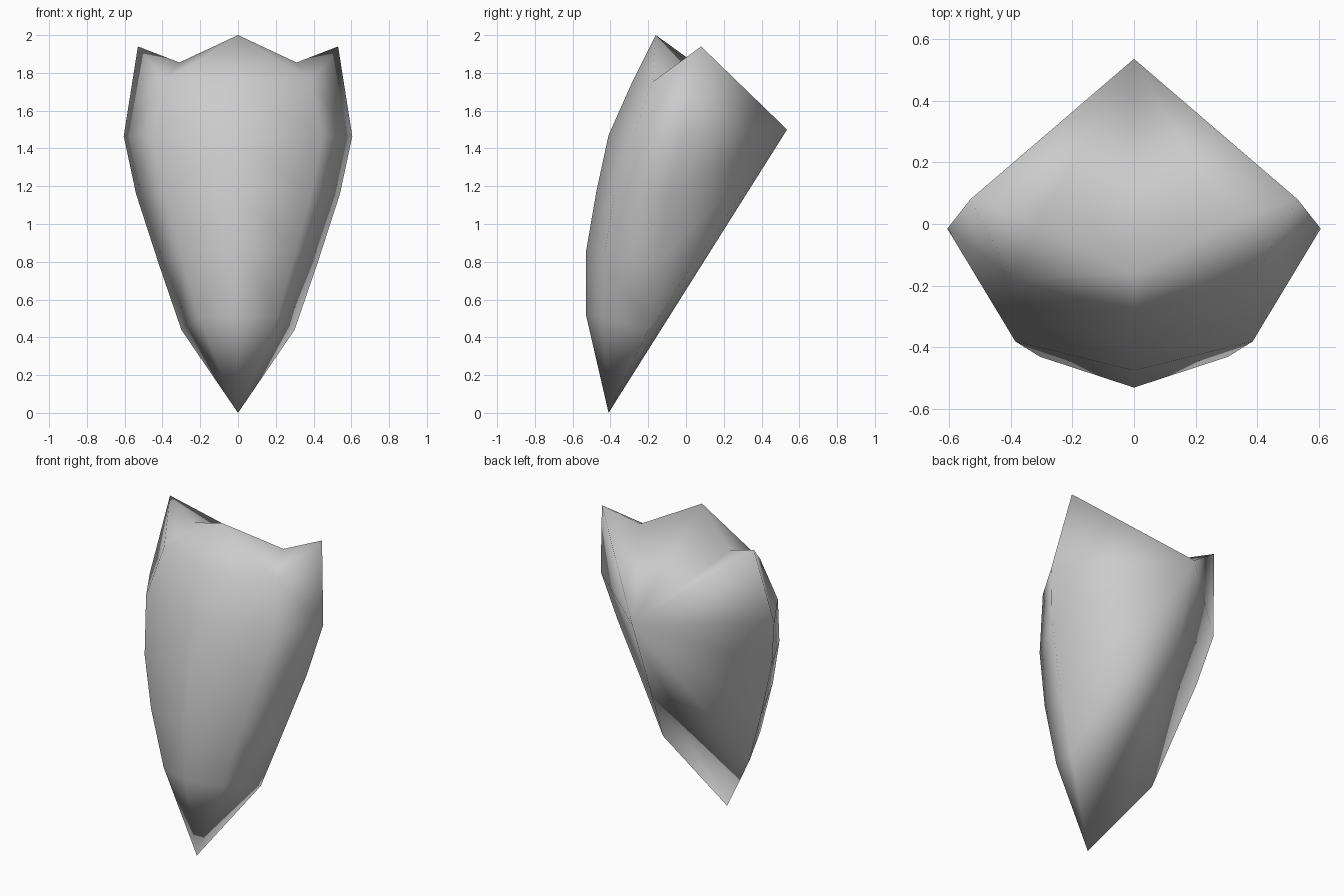
import bpy
import bmesh

default_cube = bpy.data.objects.get("Cube")
if default_cube:
    bpy.data.objects.remove(default_cube, do_unlink=True)

# Single stone colour
stone = bpy.data.materials.new("plain_grey")
stone.use_nodes = True
grey = (0.6, 0.6, 0.6, 1)
stone.diffuse_color = grey
stone.node_tree.nodes["Principled BSDF"].inputs["Base Color"].default_value = grey

# Profiles of the left half, each listed from the crown downwards
centre_profile = [(0, -.16, 2), (0, -.29, 1.74), (0, -.41, 1.47),
                  (0, -.475, 1.17), (0, -.53, .85), (0, -.53, .52)]
middle_profile = [(.31, .01, 1.855), (.39, -.18, 1.75), (.445, -.28, 1.47),
                  (.385, -.38, 1.15), (.305, -.43, .85), (.21, -.44, .51)]
side_profile = [(.53, .08, 1.94), (.605, -.015, 1.465), (.54, -.085, 1.16),
                (.42, -.15, .79), (.3, -.2, .44)]
back_point = (0, .535, 1.5)
bottom_point = (0, -.41, 0)

bm = bmesh.new()


def add_profile(points):
    return [bm.verts.new(point) for point in points]


def add_face(*corners):
    bm.faces.new(corners)


centre = add_profile(centre_profile)
middle = add_profile(middle_profile)
side = add_profile(side_profile)
back, bottom = add_profile([back_point, bottom_point])

# Bulging front
for row in range(len(centre) - 1):
    add_face(centre[row], centre[row + 1], middle[row + 1], middle[row])
add_face(centre[-1], bottom, middle[-1])

# Flank and its raised corner
add_face(middle[0], middle[1], side[0])
for row in range(len(side) - 1):
    add_face(middle[row + 1], middle[row + 2], side[row + 1], side[row])
add_face(middle[-1], bottom, side[-1])

# Sloping back, fanned out from the rear point
rim = side + [bottom]
for upper, lower in zip(rim, rim[1:]):
    add_face(upper, lower, back)

# Notched crown
add_face(centre[0], middle[0], back)
add_face(middle[0], side[0], back)

bmesh.ops.recalc_face_normals(bm, faces=bm.faces)
if sum(face.normal.y * face.calc_area() for face in bm.faces
       if centre[0] in face.verts and back not in face.verts) > 0:
    bmesh.ops.reverse_faces(bm, faces=bm.faces)
for face in bm.faces:
    face.smooth = True

mesh = bpy.data.meshes.new("shell")
bm.to_mesh(mesh)
bm.free()
mesh.materials.append(stone)
shell = bpy.data.objects.new("shell", mesh)
bpy.context.collection.objects.link(shell)

# Matching right half
mirror = shell.modifiers.new("mirror", "MIRROR")
mirror.use_axis[0] = True
mirror.use_mirror_merge = True
mirror.merge_threshold = 0.001
